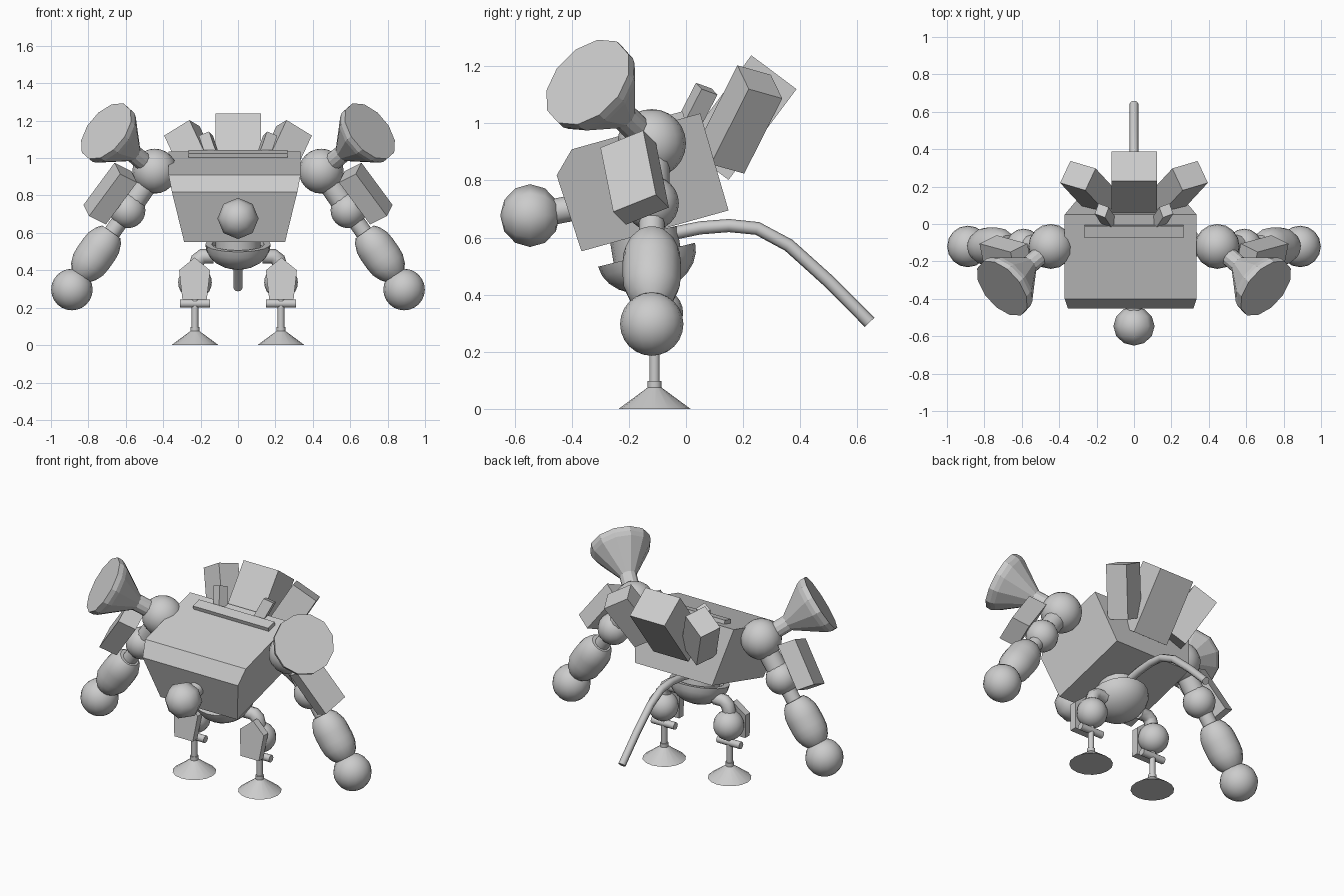
import bpy, bmesh, math
from mathutils import Vector as V

if "Cube" in bpy.data.objects:
    bpy.data.objects.remove(bpy.data.objects["Cube"])


def finish(name, bm, smooth=False, mirror=False):
    bmesh.ops.recalc_face_normals(bm, faces=bm.faces)
    me = bpy.data.meshes.new(name)
    bm.to_mesh(me)
    bm.free()
    ob = bpy.data.objects.new(name, me)
    bpy.context.collection.objects.link(ob)
    if smooth:
        me.shade_smooth()
        me.set_sharp_from_angle(angle=math.radians(40))
    if mirror:
        ob.modifiers.new("mirror", 'MIRROR').use_mirror_merge = False
    return ob


def lathe(name, profile, origin, axis, seg=16, smooth=True, mirror=False):
    """Spin (distance, radius) pairs around an axis and cap both ends."""
    rot = V((0, 0, 1)).rotation_difference(V(axis))
    bm = bmesh.new()
    rings = []
    for d, r in profile:
        rings.append([bm.verts.new(V(origin) + rot @ V((
            r * math.cos(2 * math.pi * i / seg), r * math.sin(2 * math.pi * i / seg), d)))
            for i in range(seg)])
    for a, b in zip(rings, rings[1:]):
        for i in range(seg):
            j = (i + 1) % seg
            bm.faces.new((a[i], a[j], b[j], b[i]))
    bm.faces.new(rings[0])
    bm.faces.new(rings[-1])
    return finish(name, bm, smooth, mirror)


def rod(name, p, q, r, seg=12, mirror=False):
    d = V(q) - V(p)
    return lathe(name, [(0, r), (d.length, r)], p, d, seg, True, mirror)


def ball(name, c, r, seg=16, rings=12, mirror=False):
    bm = bmesh.new()
    bmesh.ops.create_uvsphere(bm, u_segments=seg, v_segments=rings, radius=r)
    bmesh.ops.translate(bm, verts=bm.verts, vec=c)
    ob = finish(name, bm, False, mirror)
    ob.data.shade_smooth()
    return ob


def box(name, corner, a, b, c, mirror=False):
    """Box spanned by three edge vectors from one corner."""
    a, b, c, o = V(a), V(b), V(c), V(corner)
    bm = bmesh.new()
    bmesh.ops.create_cube(bm, size=1)
    for v in bm.verts:
        v.co = o + (v.co.x + .5) * a + (v.co.y + .5) * b + (v.co.z + .5) * c
    return finish(name, bm, False, mirror)


def tube(name, pts, r):
    cu = bpy.data.curves.new(name, 'CURVE')
    cu.dimensions = '3D'
    cu.bevel_depth, cu.bevel_resolution, cu.use_fill_caps = r, 2, True
    sp = cu.splines.new('POLY')
    sp.points.add(len(pts) - 1)
    for p, co in zip(sp.points, pts):
        p.co = (*co, 1)
        p.radius = 1
    ob = bpy.data.objects.new(name, cu)
    bpy.context.collection.objects.link(ob)


# body: tilted, chamfered prism, (y, z, half width)
side = [(-.366, .552, .27), (-.453, .818, .335), (-.40, .909, .353),
        (.05, 1.035, .353), (.149, .695, .27)]
bm = bmesh.new()
ends = [[bm.verts.new((-.018 + s * w, y, z)) for y, z, w in side] for s in (-1, 1)]
for e in ends:
    bm.faces.new(e)
for i in range(5):
    j = (i + 1) % 5
    bm.faces.new((ends[0][i], ends[0][j], ends[1][j], ends[1][i]))
finish("body", bm)

# strip on the top of the body
box("top_strip", (-.265, -.065, .99), (.53, 0, 0), (0, .063, .017), (0, -.01, .035))

# nose and its neck
rod("nose_neck", (0, -.54, .676), (0, -.36, .71), .045)
bm = bmesh.new()
bmesh.ops.create_uvsphere(bm, u_segments=8, v_segments=6, radius=.11)
for v in bm.verts:
    x, y, z = v.co
    v.co = V((x, -z * .95 - .546, y + .677))
finish("nose", bm).data.shade_smooth()

# pelvis bowl and waist
up = (0, -.24, .97)
bowl = [(-.135 * math.cos(t), .175 * math.sin(t))
        for t in [math.pi / 2 * k / 6 for k in range(1, 7)]]
lathe("pelvis", [(-.135, .01)] + bowl + [(0, .14), (-.02, .135)], (0, -.138, .54), up, 20)
rod("waist", (0, -.13, .50), (0, -.15, .62), .12, 16)

# tail
tube("tail", [(0, -.05, .614), (0, .05, .634), (0, .15, .642), (0, .25, .632),
              (0, .36, .573), (0, .5, .447), (0, .643, .303)], .023)

# legs
for s, side_name in ((-1, "left"), (1, "right")):
    tube("hip_" + side_name, [(s * x, -.11, z) for x, z in
         ((.13, .475), (.19, .475), (.215, .455), (.225, .42), (.23, .34))], .04)
ball("knee", (.23, -.10, .335), .09, mirror=True)
rod("ankle_bar", (.15, -.11, .222), (.31, -.11, .222), .022, mirror=True)
rod("ankle", (.23, -.11, .06), (.23, -.11, .27), .018, mirror=True)
lathe("foot", [(0, .126), (.075, .024), (.098, .024)], (.23, -.11, 0), (0, 0, 1), 16, True, True)

# knee plates: five-sided slabs
bm = bmesh.new()
shape = [(-.065, .243), (.065, .243), (.083, .40), (0, .468), (-.083, .40)]
f = bm.faces.new([bm.verts.new((.232 + x, -.215 + .15 * (z - .243), z)) for x, z in shape])
g = bmesh.ops.extrude_face_region(bm, geom=[f])
bmesh.ops.translate(bm, vec=(0, .045, 0),
                    verts=[v for v in g["geom"] if isinstance(v, bmesh.types.BMVert)])
finish("knee_plate", bm, mirror=True)

# arms
shoulder, elbow, hand = V((.445, -.12, .93)), V((.59, -.12, .72)), V((.888, -.12, .297))
ball("shoulder", shoulder, .12, mirror=True)
rod("upper_arm", shoulder, elbow, .062, mirror=True)
ball("elbow", elbow, .095, mirror=True)
rod("arm_link", elbow, hand, .045, mirror=True)
lathe("forearm", [(0, .06), (.025, .08), (.07, .098), (.11, .102), (.17, .102), (.215, .098),
                  (.26, .08), (.285, .06)], (.677, -.12, .605), hand - elbow, 16, True, True)
ball("hand", hand, .111, mirror=True)
box("arm_plate", (.66, -.15, .975), (.166, .045, -.225), (-.03, -.15, -.06),
    (-.09, .045, -.045), mirror=True)

# shoulder horns
lathe("horn", [(.06, .05), (.18, .05), (.35, .168), (.375, .178), (.405, .178)],
      shoulder, (.255, .22 * -1, .21), 12, False, True)

# back boxes and small posts
box("centre_back_box", (-.12, .229, 1.238), (.244, 0, 0), (0, .158, -.118), (0, -.238, -.318))
w = V((.385, .416, .822)) * -.32
box("side_back_box", (.395, .22, 1.12), (-.135, -.04, .083), (.055 * -1, .117, -.033), w, True)
box("back_post", (.21, .055, 1.12), (-.055, -.02, .022), (-.02, .055, -.02),
    (-.05, -.075, -.145), True)
